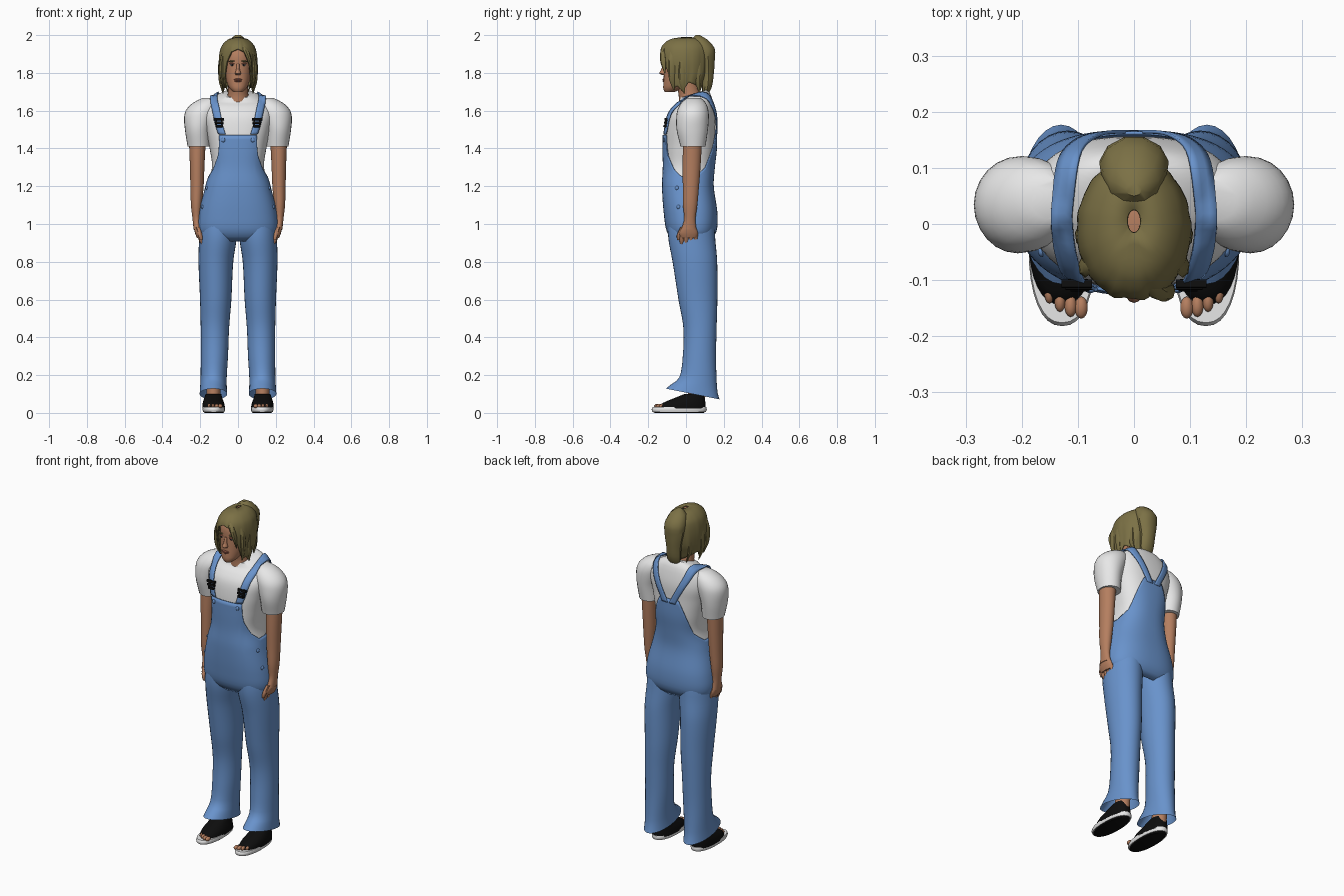
import bpy, bmesh
from math import sin, cos, pi, radians
from mathutils import Vector, Matrix
from mathutils.bvhtree import BVHTree

cube = bpy.data.objects.get("Cube")
if cube:
    bpy.data.objects.remove(cube)


def material(name, r, g, b):
    m = bpy.data.materials.new(name)
    m.use_nodes = True
    m.diffuse_color = (r, g, b, 1)
    node = m.node_tree.nodes["Principled BSDF"]
    node.inputs["Base Color"].default_value = (r, g, b, 1)
    node.inputs["Roughness"].default_value = 0.8
    return m


DENIM = material("denim blue", .14, .29, .6)
WHITE = material("cotton white", .8, .8, .8)
SKIN = material("skin", .46, .21, .115)
LIP = material("lip", .32, .11, .07)
HAIR = material("dark blond hair", .2, .165, .06)
BLACK = material("black", .004, .004, .004)
parts = []


def at(keys, t, smooth=True):
    """Interpolate rows of a table whose first column is the parameter."""
    t = min(max(t, keys[0][0]), keys[-1][0])
    i = max(k for k in range(len(keys) - 1) if keys[k][0] <= t)
    a, b = keys[i], keys[i + 1]
    h = b[0] - a[0]
    u = (t - a[0]) / h
    before, after = keys[max(i - 1, 0)], keys[min(i + 2, len(keys) - 1)]
    out = [t]
    for c in range(1, len(a)):
        if smooth:
            m0 = (b[c] - before[c]) / (b[0] - before[0]) * h
            m1 = (after[c] - a[c]) / (after[0] - a[0]) * h
            d = b[c] - a[c]
            out.append(a[c] + u * (m0 + u * (3 * d - 2 * m0 - m1 + u * (m0 + m1 - 2 * d))))
        else:
            out.append(a[c] + (b[c] - a[c]) * u)
    return out


def point(s, a, p=2):
    """Point on a superellipse station (z, cx, cy, rx, ry, tilt); a = 0 is the front."""
    f = lambda v: abs(v) ** (2 / p) * (1 if v > 0 else -1)
    y = -s[4] * f(cos(a))
    tilt = s[5] if len(s) > 5 else 0
    return Vector((s[1] + s[3] * f(sin(a)), s[2] + y, s[0] + tilt * y))


def grid(name, rows, mat, closed=True, caps=(False, False), thick=0):
    n = len(rows[0])
    bm = bmesh.new()
    v = [[bm.verts.new(q) for q in r] for r in rows]
    for lo, hi in zip(v, v[1:]):
        for k in range(n if closed else n - 1):
            bm.faces.new((lo[k], lo[(k + 1) % n], hi[(k + 1) % n], hi[k]))
    for cap, r in zip(caps, (v[0], v[-1])):
        if cap:
            bm.faces.new(r)
    return finish(name, bm, mat, thick)


def finish(name, bm, mat, thick=0):
    bmesh.ops.recalc_face_normals(bm, faces=bm.faces)
    me = bpy.data.meshes.new(name)
    bm.to_mesh(me)
    bm.free()
    me.materials.append(mat)
    ob = bpy.data.objects.new(name, me)
    bpy.context.collection.objects.link(ob)
    if thick:
        mod = ob.modifiers.new("thickness", "SOLIDIFY")
        mod.thickness, mod.offset = thick, 0
    parts.append(ob)
    return ob


def loft(name, keys, mat, side=1, n=24, steps=16, p=2, caps=(True, True)):
    lo, hi = keys[0][0], keys[-1][0]
    rows = []
    for j in range(steps + 1):
        s = at(keys, lo + (hi - lo) * j / steps)
        ring = [point(s, 2 * pi * k / n, p) for k in range(n)]
        rows.append([Vector((q.x * side, q.y, q.z)) for q in ring])
    return grid(name, rows, mat, caps=caps)


def panel(name, keys, start, edge, mat, grow=0, n=72, steps=24, p=2, wave=0, thick=.006):
    """Wrapped cloth or hair whose free edge height depends on the angle."""
    rows = []
    for j in range(steps + 1):
        row = []
        for k in range(n):
            a = 2 * pi * k / n
            end = at(edge, 180 - abs(180 - 360 * k / n), False)[1]
            s = at(keys, start + (end - start) * j / steps)
            g = 1 + wave * (sin(13 * a) + .6 * sin(22 * a + 5 * s[0])) * j / steps
            s[3], s[4] = (s[3] + grow) * g, (s[4] + grow) * g
            row.append(point(s, a, p))
        rows.append(row)
    return grid(name, rows, mat, thick=thick)


def blob(name, loc, size, mat, rot=0):
    bm = bmesh.new()
    bmesh.ops.create_uvsphere(bm, u_segments=14, v_segments=9, radius=1)
    m = Matrix.Translation(loc) @ Matrix.Rotation(rot, 4, 'Y') @ Matrix.Diagonal((*size, 1))
    bm.transform(m)
    return finish(name, bm, mat)


def block(name, loc, size, mat, rot=0):
    bm = bmesh.new()
    bmesh.ops.create_cube(bm, size=1)
    bm.transform(Matrix.Translation(loc) @ Matrix.Rotation(rot, 4, 'X') @ Matrix.Diagonal((*size, 1)))
    return finish(name, bm, mat)


# Torso: shirt below, dungarees as a second layer over the same stations
BODY = [(.91, 0, .03, .15, .08), (.95, 0, .03, .195, .118), (1.05, 0, .025, .197, .132),
        (1.2, 0, .01, .163, .127), (1.3, 0, .015, .138, .128), (1.4, 0, .02, .15, .134),
        (1.5, 0, .022, .17, .133), (1.58, 0, .03, .185, .125), (1.64, 0, .042, .165, .1),
        (1.67, 0, .045, .125, .082), (1.69, 0, .04, .085, .07)]
shirt_keys = [(*s, .3 if s[0] > 1.66 else .1 if s[0] > 1.6 else 0) for s in BODY if s[0] > 1.1]
shirt = [loft("shirt_body", shirt_keys, WHITE, n=48, steps=30, p=2.5)]
BIB = [(0, 1.47), (30, 1.47), (35, 1.4), (40, 1.36), (60, 1.29), (80, 1.25), (100, 1.25),
       (125, 1.3), (145, 1.4), (165, 1.5), (180, 1.5)]
panel("dungaree_body", BODY, .91, BIB, DENIM, grow=.007, p=2.5)

SLEEVE = [(1.41, .207, .037, .06, .066), (1.5, .211, .033, .07, .083), (1.57, .2, .035, .085, .086),
          (1.61, .185, .037, .086, .08), (1.645, .165, .04, .068, .062), (1.668, .145, .042, .04, .035)]
ARM = [(.97, .215, .014, .02, .042), (1.02, .219, .02, .021, .03), (1.1, .22, .022, .029, .038),
       (1.2, .217, .026, .035, .043), (1.32, .216, .03, .039, .048), (1.45, .215, .035, .045, .05)]
PALM = [(.925, .203, .014, .014, .042), (.95, .209, .013, .018, .05), (.985, .216, .016, .019, .037)]
LEG = [(.1, .13, .035, .073, .142, -.2), (.13, .13, .045, .071, .122, -.18),
       (.18, .129, .063, .069, .099, -.06), (.3, .125, .071, .072, .088, 0),
       (.45, .122, .074, .075, .088, 0), (.6, .118, .063, .083, .103, 0),
       (.8, .117, .047, .092, .118, 0), (.92, .107, .031, .099, .124, 0),
       (1.0, .102, .027, .097, .122, 0), (1.08, .09, .022, .08, .11, 0)]
UPPER = [(.022, .128, -.022, .06, .127), (.05, .13, -.012, .057, .115),
         (.075, .131, .015, .049, .085), (.1, .13, .045, .041, .053)]
SOLE = [(.006, .128, -.036, .057, .142), (.018, .128, -.036, .06, .146), (.03, .128, -.034, .058, .142)]

for side, word in ((1, "left_"), (-1, "right_")):
    # Arm and hand
    shirt.append(loft(word + "sleeve", SLEEVE, WHITE, side, steps=20))
    loft(word + "arm", ARM, SKIN, side, steps=20)
    loft(word + "palm", PALM, SKIN, side, n=16, steps=6)
    for i in range(4):
        y, tip = -.022 + .024 * i, .882 + .006 * abs(i - 1)
        loft(f"{word}finger_{i + 1}", [(tip, .187, y, .006, .006), (tip + .02, .193, y, .011, .012),
             (.95, .206, y, .012, .013)], SKIN, side, n=10, steps=6)
    loft(word + "thumb", [(.915, .195, -.04, .007, .007), (.94, .2, -.037, .011, .012),
         (.985, .212, -.015, .012, .014)], SKIN, side, n=10, steps=6)
    # Trouser leg, ankle and shoe
    loft(word + "trouser_leg", LEG, DENIM, side, n=32, steps=36, caps=(False, True))
    loft(word + "ankle", [(.06, .13, .055, .035, .045), (.3, .13, .07, .045, .05)], SKIN, side, steps=4)
    loft(word + "outsole", [(0, .128, -.036, .05, .13), (.007, .128, -.036, .056, .14)], BLACK, side, n=32, steps=2)
    loft(word + "sole", SOLE, WHITE, side, n=32, steps=4, p=2.3)
    loft(word + "shoe_upper", UPPER, BLACK, side, n=32, steps=10, p=2.3)
    for i in range(4):
        blob(f"{word}toe_{i + 1}", (side * (.094 + .019 * i), -.149 + .003 * i * i, .036),
             (.012 - .001 * i, .02, .012), SKIN)
    # Side buttons
    for i, z in enumerate((1.09, 1.19)):
        s = at(BODY, z)
        q = point(s, radians(68), 2.5)
        blob(f"{word}side_button_{i + 1}", (side * (q.x + .009), q.y, z), (.007, .011, .011), DENIM)

# Straps laid over the shirt by ray casting around the shoulder line
verts, faces = [], []
for ob in shirt:
    base = len(verts)
    verts += [v.co.copy() for v in ob.data.vertices]
    faces += [[base + i for i in f.vertices] for f in ob.data.polygons]
tree = BVHTree.FromPolygons(verts, faces)


def on_shirt(x, t, lift):
    d = Vector((0, -cos(t), sin(t)))
    centre = Vector((x, .035, 1.5))
    hit = tree.ray_cast(centre + d, -d)[0]
    return (hit or centre) + d * lift


STRAP = [(-10, .085), (10, .1), (45, .117), (70, .127), (90, .128), (120, .112), (150, .072),
         (175, .04), (190, .024)]
for side, word in ((1, "left_"), (-1, "right_")):
    rows = []
    for j in range(41):
        deg = -10 + 5 * j
        x = at(STRAP, deg)[1]
        rows.append([on_shirt(side * (x + w), radians(deg), .01) for w in (-.019, -.006, .006, .019)])
    grid(word + "strap", rows, DENIM, closed=False, thick=.006)
    # Buckle: two bars, two prongs and a stud on the bib
    for i, (deg, width) in enumerate(((7, .034), (14, .046), (21, .054))):
        q = on_shirt(side * (.096 + .003 * i), radians(deg), .017)
        block(f"{word}buckle_bar_{i + 1}", q, (width, .014, .012), BLACK, -.15)
    q = on_shirt(side * .1, radians(14), .014)
    for i, dx in enumerate((-.014, .014)):
        block(f"{word}buckle_prong_{i + 1}", q + Vector((dx, 0, 0)), (.008, .012, .04), BLACK, -.15)
    blob(word + "bib_stud", on_shirt(side * .078, radians(-20), .014), (.01, .006, .012), DENIM)

# Neck, head and face
loft("neck", [(1.63, 0, .03, .07, .068), (1.69, 0, .018, .054, .058), (1.78, 0, -.005, .052, .058)], SKIN)
HEAD = [(1.698, 0, -.088, .022, .024), (1.715, 0, -.07, .042, .05), (1.74, 0, -.05, .056, .07),
        (1.78, 0, -.033, .067, .085), (1.84, 0, -.02, .074, .096), (1.9, 0, -.015, .073, .097),
        (1.95, 0, -.003, .058, .08), (1.972, 0, 0, .03, .045)]
loft("head", HEAD, SKIN, n=32, steps=24, p=2.2)
loft("nose", [(1.79, 0, -.118, .012, .012), (1.797, 0, -.121, .016, .02), (1.815, 0, -.118, .01, .015),
              (1.85, 0, -.112, .007, .008)], SKIN, n=12, steps=10)
blob("upper_lip", (0, -.118, 1.765), (.024, .008, .005), LIP)
blob("lower_lip", (0, -.116, 1.757), (.02, .009, .006), LIP)
for side, word in ((1, "left_"), (-1, "right_")):
    blob(word + "eye", (side * .031, -.108, 1.842), (.013, .006, .005), WHITE)
    blob(word + "iris", (side * .031, -.112, 1.842), (.005, .004, .005), BLACK)
    blob(word + "eyelid", (side * .031, -.109, 1.848), (.016, .007, .004), LIP)
    blob(word + "eyebrow", (side * .033, -.11, 1.862), (.019, .006, .004), HAIR, side * .1)
    blob(word + "ear", (side * .077, 0, 1.82), (.012, .022, .034), SKIN)

# Hair: cap with a parted fringe, gathered tail with a bun, loose strands
CAP = [(1.69, 0, -.01, .076, .075), (1.75, 0, -.012, .088, .1), (1.8, 0, -.008, .094, .116),
       (1.87, 0, -.01, .098, .125), (1.93, 0, -.008, .088, .12), (1.96, 0, -.005, .068, .1),
       (1.978, 0, 0, .043, .07), (1.986, 0, .005, .012, .02)]
FRINGE = [(0, 1.925), (20, 1.91), (35, 1.86), (45, 1.79), (55, 1.72), (70, 1.73), (85, 1.7),
          (105, 1.75), (140, 1.73), (180, 1.7)]
panel("hair_cap", CAP, 1.986, FRINGE, HAIR, wave=.018, thick=.008)
TAIL = [(1.675, 0, .098, .028, .012), (1.72, .003, .11, .042, .026), (1.8, 0, .115, .046, .034),
        (1.87, 0, .112, .058, .042), (1.93, 0, .098, .062, .056), (1.97, 0, .076, .048, .046),
        (1.99, 0, .066, .034, .03), (2.0, 0, .062, .014, .012)]
loft("hair_tail", TAIL, HAIR, n=11, steps=14)
for side, word in ((1, "left_"), (-1, "right_")):
    for i, (y, low, x) in enumerate(((-.075, 1.71, .078), (-.02, 1.69, .084), (.06, 1.7, .06))):
        loft(f"{word}strand_{i + 1}", [(low, x - .006, y + .012, .002, .004), (low + .06, x + .008, y, .009, .016),
             (1.86, x + .008, y, .012, .02), (1.91, x - .002, y, .006, .012)], HAIR, side, n=7, steps=8)
loft("fringe_lock", [(1.8, .068, -.112, .002, .003), (1.86, .062, -.12, .011, .016),
                     (1.92, .04, -.12, .016, .014), (1.955, .014, -.098, .012, .01)], HAIR, n=8, steps=8)

# Smooth shading with crisp edges
bpy.ops.object.select_all(action='DESELECT')
for ob in parts:
    ob.select_set(True)
bpy.context.view_layer.objects.active = parts[0]
bpy.ops.object.shade_smooth_by_angle(angle=radians(40))
